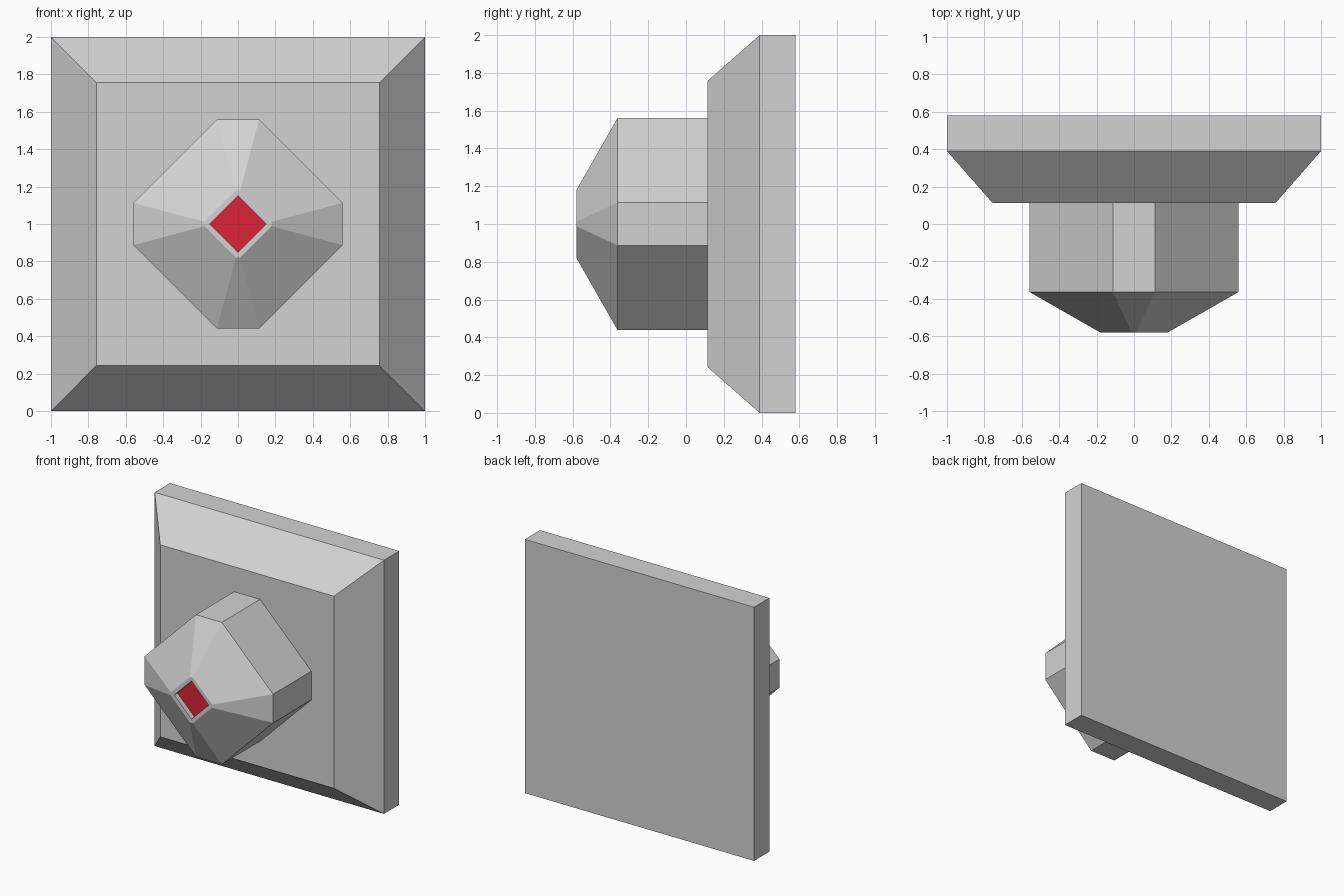
import bpy, bmesh

if "Cube" in bpy.data.objects:
    bpy.data.objects.remove(bpy.data.objects["Cube"])


def material(name, rgb):
    m = bpy.data.materials.new(name)
    m.diffuse_color = (*rgb, 1)
    m.use_nodes = True
    m.node_tree.nodes["Principled BSDF"].inputs["Base Color"].default_value = m.diffuse_color
    return m


grey = material("light_grey", (0.65, 0.65, 0.65))
red = material("red", (0.72, 0.018, 0.04))


def octagon(long, short):
    """Cut-corner diamond outline: flat ends at distance long, half-width short."""
    a, b = long, short
    return [(a, -b), (a, b), (b, a), (-b, a), (-a, b), (-a, -b), (-b, -a), (b, -a)]


def square(h):
    return [(h, -h), (h, h), (-h, h), (-h, -h)]


def loft(name, sections, mats, red_cap=False):
    """Skin a stack of (y, outline) sections, ordered from back to front."""
    bm = bmesh.new()
    rings = [[bm.verts.new((x, y, z + 1)) for x, z in pts] for y, pts in sections]
    n = len(rings[0])
    for r, s in zip(rings, rings[1:]):
        for i in range(n):
            j = (i + 1) % n
            bm.faces.new((r[i], r[j], s[j], s[i]))
    bm.faces.new(rings[0][::-1])
    cap = bm.faces.new(rings[-1])
    bmesh.ops.recalc_face_normals(bm, faces=bm.faces[:])
    if red_cap:
        cap.material_index = 1
    me = bpy.data.meshes.new(name)
    bm.to_mesh(me)
    bm.free()
    for m in mats:
        me.materials.append(m)
    ob = bpy.data.objects.new(name, me)
    bpy.context.collection.objects.link(ob)
    return ob


# Square wall plate with a bevelled front
loft("wall_plate",
     [(0.58, square(1.0)), (0.39, square(1.0)), (0.113, square(0.757))],
     [grey])

# Faceted knob with a recessed red window in its tip
loft("faceted_knob",
     [(0.113, octagon(0.56, 0.113)),
      (-0.363, octagon(0.56, 0.113)),
      (-0.58, octagon(0.18, 0.012)),
      (-0.58, octagon(0.149, 0.001)),
      (-0.54, octagon(0.149, 0.001))],
     [grey, red], red_cap=True)
